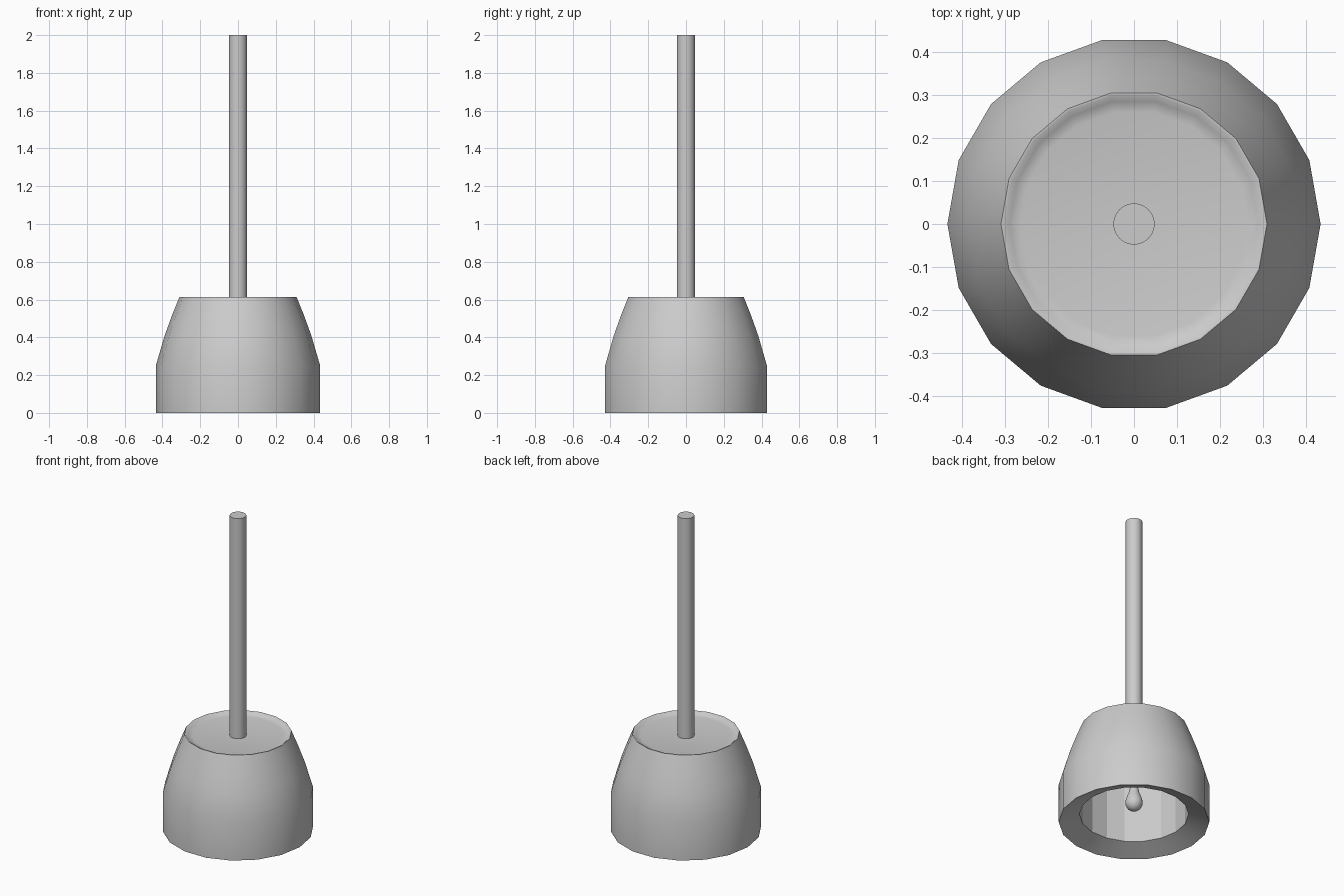
import bpy, bmesh, math

if "Cube" in bpy.data.objects:
    bpy.data.objects.remove(bpy.data.objects["Cube"])


def lathe(name, profile, sides, smooth_angle=None):
    """Revolve an (r, z) profile about z; r = 0 closes to a point."""
    bm = bmesh.new()
    rings = []
    for r, z in profile:
        if r == 0:
            rings.append([bm.verts.new((0, 0, z))] * sides)
        else:
            rings.append([bm.verts.new((r * math.cos(2 * math.pi * i / sides),
                                        r * math.sin(2 * math.pi * i / sides), z))
                          for i in range(sides)])
    for a, b in zip(rings, rings[1:]):
        for i in range(sides):
            j = (i + 1) % sides
            quad = list(dict.fromkeys((a[i], a[j], b[j], b[i])))
            if len(quad) > 2:
                bm.faces.new(quad)
    bmesh.ops.recalc_face_normals(bm, faces=bm.faces)
    mesh = bpy.data.meshes.new(name)
    bm.to_mesh(mesh)
    bm.free()
    ob = bpy.data.objects.new(name, mesh)
    bpy.context.collection.objects.link(ob)
    if smooth_angle:
        bpy.ops.object.select_all(action='DESELECT')
        ob.select_set(True)
        bpy.context.view_layer.objects.active = ob
        bpy.ops.object.shade_smooth_by_angle(angle=math.radians(smooth_angle))
    return ob


# Shade: dished top, curved shoulder, straight skirt, inward lip, inner tube
shade = lathe("lamp_shade", [
    (0, 0.597), (0.265, 0.597), (0.29, 0.602), (0.304, 0.614), (0.31, 0.614),
    (0.35, 0.515), (0.388, 0.41), (0.435, 0.25), (0.435, 0.0),
    (0.315, 0.05), (0.307, 0.58), (0, 0.58)], 18, 50)

# Inner tube shows flat facets
for f in shade.data.polygons:
    c = f.center
    if 0.1 < c.z < 0.59 and math.hypot(c.x, c.y) < 0.312 and abs(f.normal.z) < 0.5:
        f.use_smooth = False

# Suspension rod
lathe("suspension_rod", [(0, 0.59), (0.048, 0.59), (0.048, 2.0), (0, 2.0)], 32, 40)

# Bulb: teardrop globe with narrow neck
lathe("bulb", [(0, 0.075), (0.02, 0.08), (0.038, 0.093), (0.049, 0.115),
               (0.05, 0.135), (0.042, 0.165), (0.03, 0.195), (0.024, 0.225),
               (0.022, 0.27), (0, 0.27)], 24, 50)

# Socket stem joining the bulb to the ceiling of the shade
lathe("bulb_socket", [(0, 0.26), (0.028, 0.26), (0.028, 0.585), (0, 0.585)], 24, 40)
